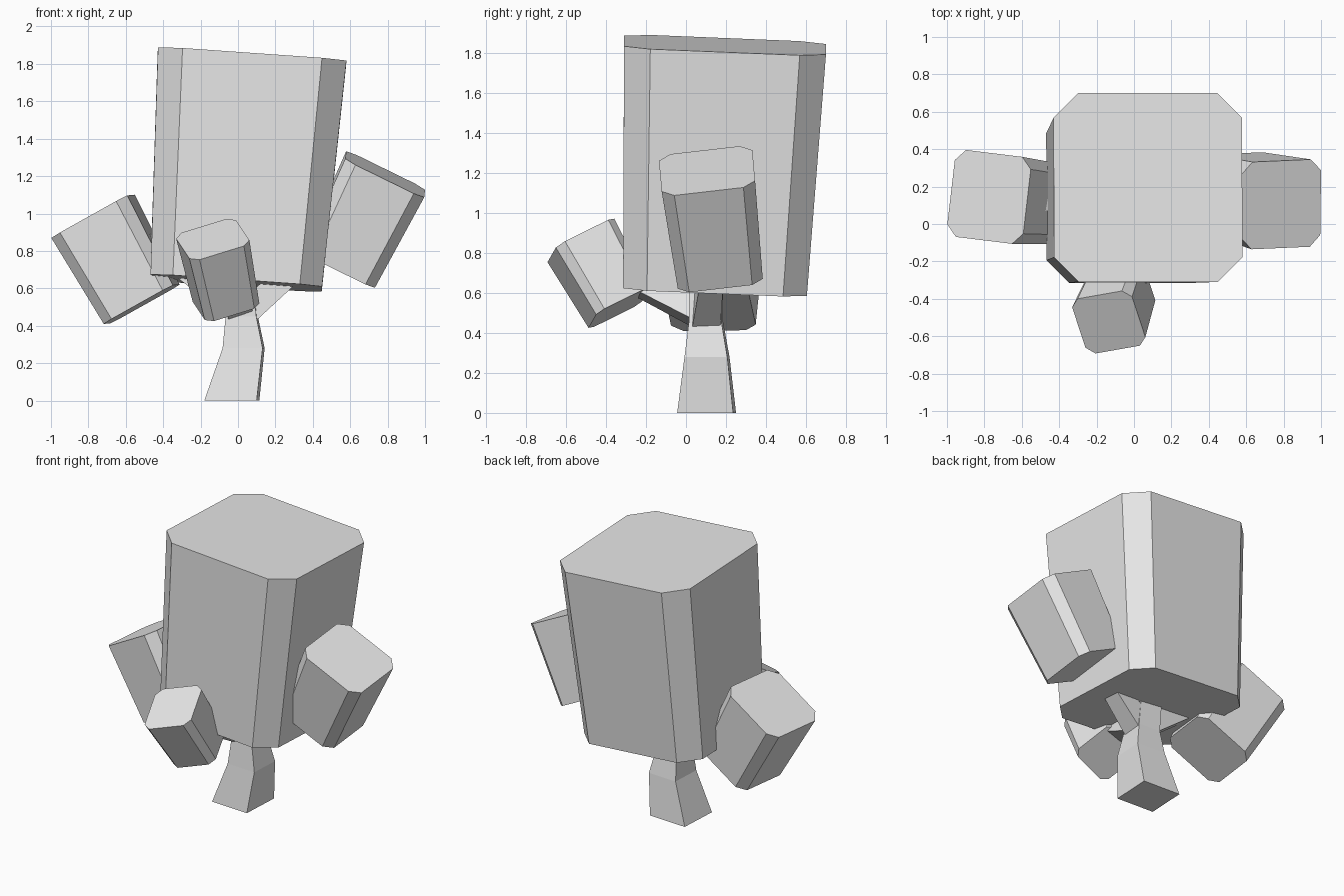
import bpy, bmesh, math
from mathutils import Vector

cube = bpy.data.objects.get("Cube")
if cube:
    bpy.data.objects.remove(cube, do_unlink=True)

# One plain grey for the whole tree
grey = bpy.data.materials.new("light_grey")
grey.use_nodes = True
colour = (0.8, 0.8, 0.8, 1)
grey.diffuse_color = colour
grey.node_tree.nodes["Principled BSDF"].inputs["Base Color"].default_value = colour


def loft(name, rings):
    """Skin a stack of equal-length point rings and cap both ends."""
    bm = bmesh.new()
    loops = [[bm.verts.new(p) for p in ring] for ring in rings]
    n = len(loops[0])
    for low, high in zip(loops, loops[1:]):
        for i in range(n):
            j = (i + 1) % n
            bm.faces.new((low[i], low[j], high[j], high[i]))
    bm.faces.new(loops[0][::-1])
    bm.faces.new(loops[-1])
    bmesh.ops.recalc_face_normals(bm, faces=bm.faces)
    mesh = bpy.data.meshes.new(name)
    bm.to_mesh(mesh)
    bm.free()
    mesh.materials.append(grey)
    ob = bpy.data.objects.new(name, mesh)
    bpy.context.collection.objects.link(ob)
    return ob


def frame(axis, twist):
    """Two directions square to the axis, the first turned by twist in plan."""
    z = axis.normalized()
    c, s = math.cos(math.radians(twist)), math.sin(math.radians(twist))
    x = Vector((c, s, -(c * z.x + s * z.y) / z.z)).normalized()
    return x, z.cross(x)


def leaf_block(name, bottom, top, size, twist):
    """Leaning square block with cut corners, narrower at the bottom."""
    bottom, top = Vector(bottom), Vector(top)
    x, y = frame(top - bottom, twist)
    a, b = 0.5, 0.37
    outline = [(a, -b), (a, b), (b, a), (-b, a), (-a, b), (-a, -b), (-b, -a), (b, -a)]
    rings = [[centre + (x * u + y * v) * size * k for u, v in outline]
             for centre, k in ((bottom, 0.91), (top, 1))]
    return loft(name, rings)


def square(centre, x, y, half):
    return [Vector(centre) + (x * u + y * v) * half
            for u, v in ((-1, -1), (1, -1), (1, 1), (-1, 1))]


# Foliage
leaf_block("crown_foliage", (-0.01, 0.145, 0.628), (0.075, 0.195, 1.838), 1.01, 0)
leaf_block("right_foliage", (-0.515, 0.12, 0.515), (-0.775, 0.145, 0.985), 0.468, -7)
leaf_block("left_foliage", (0.542, 0.165, 0.715), (0.787, 0.105, 1.21), 0.47, 2.5)
leaf_block("front_foliage", (-0.064, -0.335, 0.524), (-0.135, -0.525, 0.862), 0.34, 10)

# Trunk
tx, ty = frame(Vector((0, 0, 1)), -3)
profile = [((-0.033, 0.103, 0), 0.14), ((0.03, 0.105, 0.28), 0.107),
           ((0.02, 0.1, 0.45), 0.082), ((-0.01, 0.1, 0.8), 0.08)]
trunk = loft("trunk", [square(c, tx, ty, h) for c, h in profile])

# Branches
parts = [trunk]
for name, start, end in (("left_branch", (0.04, 0.1, 0.47), (0.48, 0.15, 0.85)),
                         ("right_branch", (0.0, 0.1, 0.5), (-0.5, 0.12, 0.85)),
                         ("front_branch", (0.0, 0.08, 0.5), (-0.07, -0.38, 0.72))):
    start, end = Vector(start), Vector(end)
    bx, by = frame(end - start, 0)
    parts.append(loft(name, [square(start, bx, by, 0.07), square(end, bx, by, 0.05)]))

# Soften only the gentle bends of the wood
for ob in bpy.context.view_layer.objects:
    ob.select_set(ob in parts)
bpy.context.view_layer.objects.active = trunk
bpy.ops.object.shade_smooth_by_angle(angle=math.radians(40))
